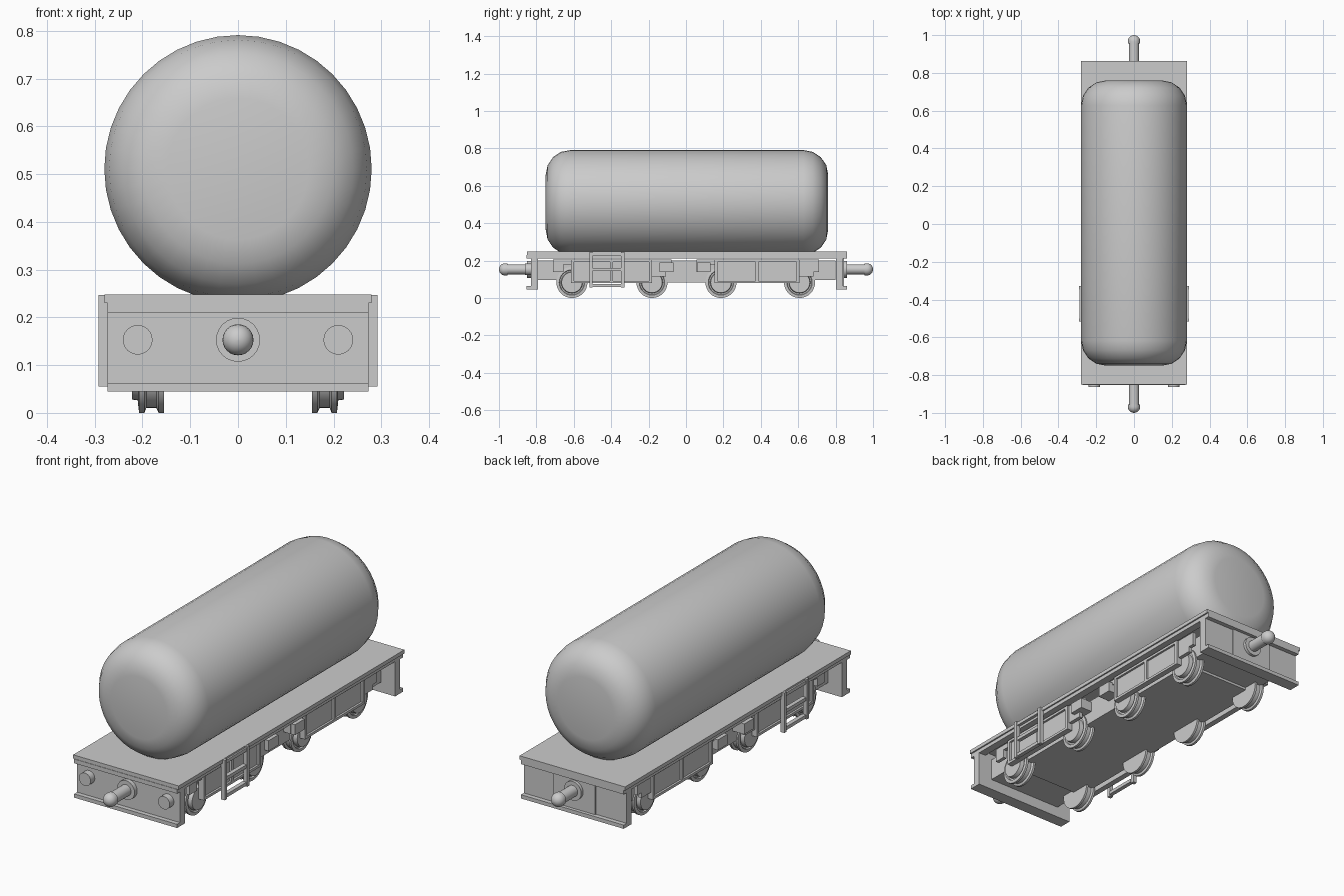
import bpy, bmesh, math
from mathutils import Vector

if "Cube" in bpy.data.objects:
    bpy.data.objects.remove(bpy.data.objects["Cube"])


def finish(bm, name, smooth=False):
    bmesh.ops.recalc_face_normals(bm, faces=bm.faces)
    me = bpy.data.meshes.new(name)
    bm.to_mesh(me)
    bm.free()
    ob = bpy.data.objects.new(name, me)
    bpy.context.collection.objects.link(ob)
    if smooth:
        bpy.ops.object.select_all(action='DESELECT')
        ob.select_set(True)
        bpy.context.view_layer.objects.active = ob
        bpy.ops.object.shade_smooth_by_angle(angle=math.radians(35))
    return ob


def box(name, x, y, z):
    bm = bmesh.new()
    bmesh.ops.create_cube(bm, size=1)
    for v in bm.verts:
        v.co = Vector([(r[0] + r[1]) / 2 + c * (r[1] - r[0]) for r, c in zip((x, y, z), v.co)])
    return finish(bm, name)


def lathe(name, profile, axis, origin, sides):
    """Spin (distance along axis, radius) points around the x or y axis."""
    bm = bmesh.new()
    rings = []
    for d, r in profile:
        ring = []
        for i in range(sides):
            a = 2 * math.pi * i / sides
            u, w = r * math.cos(a), r * math.sin(a)
            co = (d, u, w) if axis == 'X' else (u, d, w)
            ring.append(bm.verts.new(Vector(co) + Vector(origin)))
        rings.append(ring)
    for a, b in zip(rings, rings[1:]):
        for i in range(sides):
            j = (i + 1) % sides
            bm.faces.new((a[i], a[j], b[j], b[i]))
    bm.faces.new(rings[0])
    bm.faces.new(rings[-1])
    return finish(bm, name, True)


def prism(name, outline, x0, x1):
    """Extrude a (y, z) outline between two x positions."""
    bm = bmesh.new()
    f = bm.faces.new([bm.verts.new((x0, y, z)) for y, z in outline])
    geo = bmesh.ops.extrude_face_region(bm, geom=[f])['geom']
    bmesh.ops.translate(bm, vec=(x1 - x0, 0, 0),
                        verts=[g for g in geo if isinstance(g, bmesh.types.BMVert)])
    return finish(bm, name)


# Tank barrel with rounded shoulders and flat end discs
y0, y1, flat, arc = -0.75, 0.76, 0.148, 0.132
shoulder = [(arc * (1 - math.cos(t)), flat + arc * math.sin(t))
            for t in (math.pi / 2 * i / 4 for i in range(5))]
lathe("tank", [(y0 + d, r) for d, r in shoulder] +
      [(y1 - d, r) for d, r in reversed(shoulder)], 'Y', (0, 0, 0.511), 40)

# Deck and central underframe
box("deck", (-0.28, 0.28), (-0.85, 0.862), (0.23, 0.248))
box("underframe", (-0.2, 0.2), (-0.79, 0.80), (0.095, 0.2))
box("centre_tray", (-0.2, 0.2), (-0.62, 0.62), (0.083, 0.12))

# Channel-section end beams, couplers
for s, name, tip, edge in ((-1, "front", 1.0, 0.852), (1, "rear", 1.0, 0.862)):
    c = [(edge, 0.045), (edge, 0.063), (edge - 0.022, 0.063), (edge - 0.022, 0.21),
         (edge, 0.21), (edge, 0.23), (edge - 0.06, 0.23), (edge - 0.06, 0.045)]
    prism(name + "_end_beam", [(s * y, z) for y, z in c], -0.273, 0.273)
    w = edge - 0.022
    rod = [(w, 0.046), (w + 0.02, 0.046), (w + 0.02, 0.027), (0.955, 0.027), (0.955, 0.032)]
    rod += [(0.968 + 0.032 * math.sin(t), 0.032 * math.cos(t) + 0.0005)
            for t in (math.pi / 2 * i / 6 for i in range(7))]
    lathe(name + "_coupler", [(s * d, r) for d, r in rod], 'Y', (0, 0, 0.153), 24)

# Raised middle plate on the rear beam
box("rear_plate", (-0.11, 0.11), (0.838, 0.846), (0.063, 0.21))

for s in (-1, 1):
    side = "left" if s < 0 else "right"
    # Buffer discs on the front beam
    lathe(side + "_buffer", [(-0.83, 0.031), (-0.862, 0.031)], 'Y', (s * 0.21, 0, 0.153), 24)
    # Sole bar under the deck edge
    box(side + "_sole_bar", (s * 0.235, s * 0.273), (-0.80, 0.81), (0.212, 0.23))
    # Twin-flanged wheels with a stepped outer face
    for i, y in enumerate((-0.61, -0.182, 0.187, 0.607)):
        wheel = [(0.155, 0.083), (0.166, 0.083), (0.171, 0.073), (0.192, 0.073),
                 (0.196, 0.083), (0.207, 0.083), (0.209, 0.068), (0.202, 0.065),
                 (0.202, 0.058), (0.222, 0.055)]
        lathe(f"{side}_wheel_{i + 1}", [(s * d, r) for d, r in wheel], 'X', (0, y, 0.083), 32)
    # Bogie side frames with axle-guard wings and dividing ribs
    for n, (a, b) in enumerate(((-0.615, -0.182), (0.152, 0.607))):
        z0 = 0.08
        frame = [(a, z0), (b, z0), (b, 0.115), (b + 0.075, 0.115), (b + 0.075, 0.14),
                 (b + 0.105, 0.14), (b + 0.105, 0.205), (a - 0.095, 0.205),
                 (a - 0.095, 0.14), (a - 0.04, 0.14), (a - 0.04, 0.18), (a, 0.18)]
        prism(f"{side}_bogie_frame_{n + 1}", frame, s * 0.222, s * 0.24)
        for y in (a + 0.008, (a + b) / 2, b - 0.008):
            box(f"{side}_frame_rib", (s * 0.235, s * 0.25), (y - 0.008, y + 0.008), (z0, 0.205))
        for z in (z0, 0.193):
            box(f"{side}_frame_rail", (s * 0.235, s * 0.25), (a, b), (z, z + 0.012))
    # Step blocks facing the middle of the wagon
    for y in (-0.105, 0.095):
        box(side + "_step_block", (s * 0.19, s * 0.262), (y - 0.037, y + 0.037), (0.14, 0.19))
    # Ladder
    for y in (-0.508, -0.338):
        box(side + "_ladder_rail", (s * 0.272, s * 0.292), (y - 0.009, y + 0.009), (0.055, 0.247))
    for z in (0.068, 0.152, 0.232):
        box(side + "_ladder_rung", (s * 0.268, s * 0.288), (-0.5, -0.345), (z - 0.008, z + 0.008))
